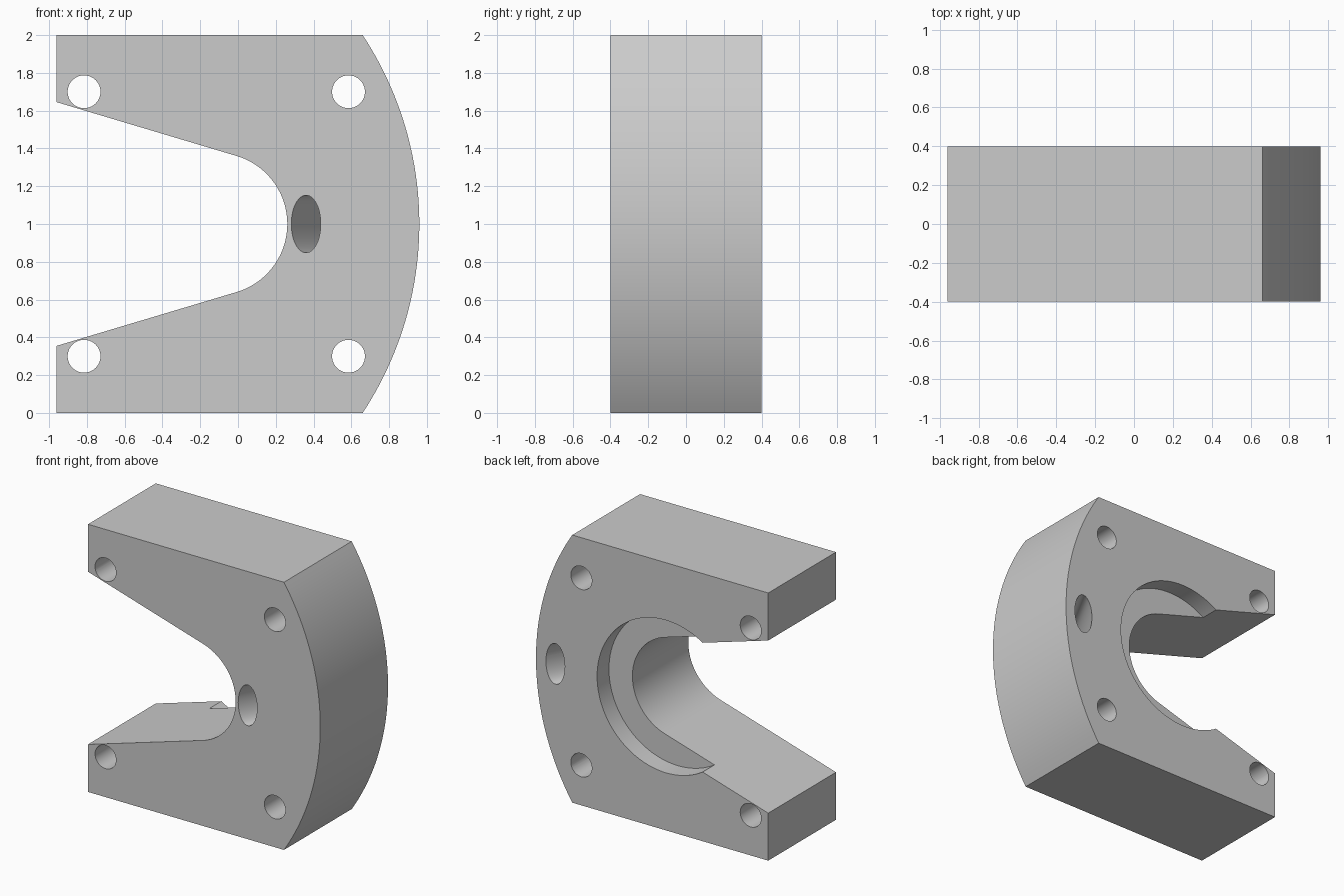
import bpy
import bmesh
from math import asin, atan, cos, pi, radians, sin

cube = bpy.data.objects.get("Cube")
if cube:
    bpy.data.objects.remove(cube, do_unlink=True)

HALF = 0.4                       # half thickness of the block
MID = 1.0                        # height of the symmetry line
SLOT_X, SLOT_R = -0.115, 0.376   # round end of the slot
RECESS_R, RECESS_DEPTH = 0.57, 0.14

grey = bpy.data.materials.new("plain grey")
grey.use_nodes = True
colour = (0.6, 0.6, 0.6, 1)
grey.diffuse_color = colour
grey.node_tree.nodes["Principled BSDF"].inputs["Base Color"].default_value = colour


def arc(cx, cz, rx, rz, start, end, steps):
    """Points on an elliptical arc in the x-z plane."""
    angles = [start + (end - start) * i / steps for i in range(steps + 1)]
    return [(cx + rx * cos(a), cz + rz * sin(a)) for a in angles]


def prism(name, outline, y0, y1, shift=0.0):
    """Extrude an x-z outline from y0 to y1, sliding it along x by shift."""
    bm = bmesh.new()
    front = [bm.verts.new((x, y0, z)) for x, z in outline]
    back = [bm.verts.new((x + shift, y1, z)) for x, z in outline]
    bm.faces.new(front)
    bm.faces.new(back[::-1])
    for i in range(len(front)):
        j = (i + 1) % len(front)
        bm.faces.new((front[i], back[i], back[j], front[j]))
    bmesh.ops.recalc_face_normals(bm, faces=bm.faces)
    mesh = bpy.data.meshes.new(name)
    bm.to_mesh(mesh)
    bm.free()
    mesh.materials.append(grey)
    obj = bpy.data.objects.new(name, mesh)
    bpy.context.collection.objects.link(obj)
    return obj


def ellipse(cx, cz, rx, rz, steps):
    return arc(cx, cz, rx, rz, 0, 2 * pi, steps)[:-1]


# Block outline: bowed outer edge, straight ends, tapered slot with round end
bow_r = 1.817
sweep = asin(1 / bow_r)
outline = arc(0.96 - bow_r, MID, bow_r, bow_r, -sweep, sweep, 48)
outline += [(-0.96, 2), (-0.96, 1.645)]
tangent = pi / 2 - atan(0.297)
outline += arc(SLOT_X, MID, SLOT_R, SLOT_R, tangent, -tangent, 48)
outline += [(-0.96, 0.355), (-0.96, 0)]
block = prism("slotted_block", outline, -HALF, HALF)

# Four bolt holes, slanted oval passage and round recess in the back
cutters = [prism("bolt_hole_cutter", ellipse(x, z, 0.087, 0.087, 40), -0.5, 0.5)
           for x in (-0.815, 0.585) for z in (0.3, 1.7)]
slant = 0.44 / (2 * HALF)
cutters.append(prism("oval_passage_cutter",
                     ellipse(0.36 - slant * 0.1, MID, 0.078, 0.152, 48),
                     -0.5, 0.5, slant))
cutters.append(prism("recess_cutter",
                     ellipse(SLOT_X, MID, RECESS_R, RECESS_R, 96),
                     HALF - RECESS_DEPTH, 0.5))

bpy.ops.object.select_all(action="DESELECT")
bpy.context.view_layer.objects.active = block
block.select_set(True)
for cutter in cutters:
    cutter.hide_render = True
    cut = block.modifiers.new("cut", "BOOLEAN")
    cut.operation = "DIFFERENCE"
    cut.solver = "EXACT"
    cut.object = cutter
    bpy.ops.object.modifier_apply(modifier=cut.name)
    bpy.data.objects.remove(cutter, do_unlink=True)

bpy.ops.object.shade_smooth_by_angle(angle=radians(30))
